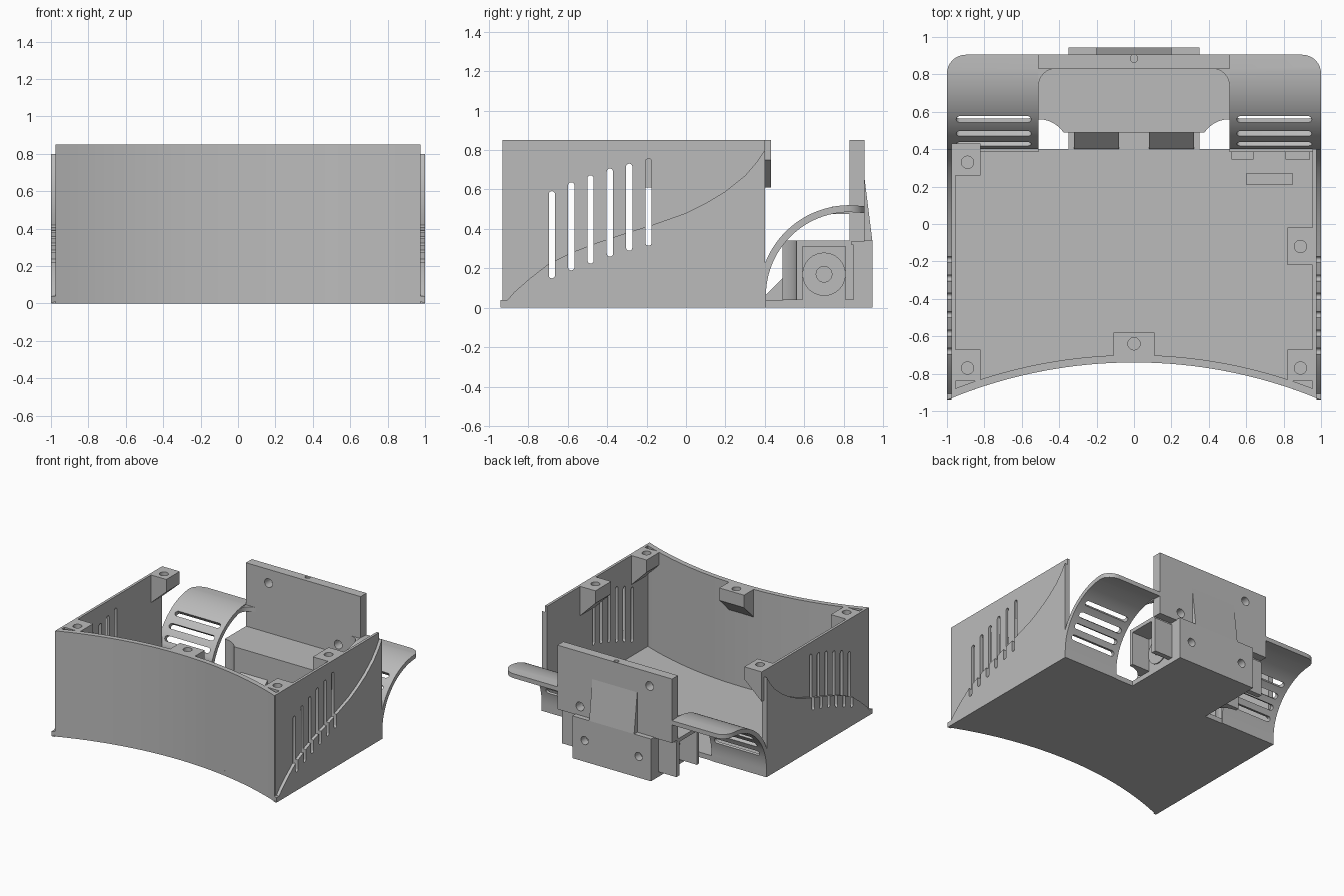
import bpy, bmesh, math
from mathutils import Vector

cube = bpy.data.objects.get("Cube")
if cube:
    bpy.data.objects.remove(cube)

grey = bpy.data.materials.new("plain_grey")
grey.use_nodes = True
TONE = (0.5, 0.5, 0.5, 1)
grey.diffuse_color = TONE
grey.node_tree.nodes["Principled BSDF"].inputs["Base Color"].default_value = TONE


def prism(name, pts, axis, a, b):
    """Extrude a 2D outline along an axis: x takes (y,z), y takes (x,z), z takes (x,y)."""
    place = {"x": lambda p, t: (t, p[0], p[1]),
             "y": lambda p, t: (p[0], t, p[1]),
             "z": lambda p, t: (p[0], p[1], t)}[axis]
    bm = bmesh.new()
    low = [bm.verts.new(place(p, a)) for p in pts]
    high = [bm.verts.new(place(p, b)) for p in pts]
    bm.faces.new(low)
    bm.faces.new(high)
    for i in range(len(pts)):
        j = (i + 1) % len(pts)
        bm.faces.new((low[i], low[j], high[j], high[i]))
    bmesh.ops.recalc_face_normals(bm, faces=bm.faces)
    me = bpy.data.meshes.new(name)
    bm.to_mesh(me)
    bm.free()
    me.materials.append(grey)
    ob = bpy.data.objects.new(name, me)
    bpy.context.collection.objects.link(ob)
    return ob


def box(name, x0, x1, y0, y1, z0, z1):
    return prism(name, [(x0, y0), (x1, y0), (x1, y1), (x0, y1)], "z", z0, z1)


def arc(cx, cy, r, a0, a1, n=16):
    return [(cx + r * math.cos(math.radians(a0 + (a1 - a0) * i / n)),
             cy + r * math.sin(math.radians(a0 + (a1 - a0) * i / n))) for i in range(n + 1)]


def circle(cx, cy, r):
    return arc(cx, cy, r, 0, 345, 23)


def capsule(u0, v0, u1, v1, r):
    a = math.degrees(math.atan2(v1 - v0, u1 - u0))
    return arc(u0, v0, r, a + 90, a + 270, 8) + arc(u1, v1, r, a - 90, a + 90, 8)


def cut(ob, cutters):
    for c in cutters:
        m = ob.modifiers.new("cut", "BOOLEAN")
        m.operation, m.solver, m.object = "DIFFERENCE", "EXACT", c
    dg = bpy.context.evaluated_depsgraph_get()
    me = bpy.data.meshes.new_from_object(ob.evaluated_get(dg))
    ob.modifiers.clear()
    ob.data = me
    for c in cutters:
        bpy.data.objects.remove(c)


def mx(pts, s):
    return [(s * x, y) for x, y in pts]


def front(x, inset=0):
    """Height of the hollow front curve at x."""
    r = 2.6 + inset
    return -3.34 + math.sqrt(r * r - x * x)


def front_line(w, inset=0, n=32):
    return [(-w + 2 * w * i / n, front(-w + 2 * w * i / n, inset)) for i in range(n + 1)]


# Floor with its rear tongue
prism("floor", front_line(1.0) + [(1, .4), (.35, .4), (.35, .94), (-.35, .94), (-.35, .4), (-1, .4)],
      "z", 0, .04)
# Hollow curved front wall
prism("front_wall", front_line(.975) + front_line(.975, .04)[::-1], "z", 0, .85)

# Side walls, raised lower panels and vent slots
s_curve = [(-.94, 0), (-.87, .08), (-.79, .15), (-.7, .22), (-.58, .28), (-.45, .33), (-.3, .38),
           (-.17, .42), (0, .48), (.1, .53), (.2, .59), (.3, .67), (.36, .74), (.4, .8)]
slot_rise = [(.165, .575), (.205, .62), (.24, .655), (.275, .69), (.305, .715), (.33, .74)]
for s, side in ((1, "left"), (-1, "right")):
    def slots():
        return [prism("slot", capsule(-.68 + .098 * i, lo, -.68 + .098 * i, hi, .016),
                      "x", s * .9, s * 1.1) for i, (lo, hi) in enumerate(slot_rise)]
    wall = prism(side + "_wall", [(-.92, 0), (.4, 0), (.4, .85), (-.92, .85)], "x", s * .955, s * .976)
    cut(wall, slots())
    panel = prism(side + "_raised_panel", s_curve + [(.4, 0)], "x", s * .975, s)
    cut(panel, slots())


# Screw bosses with sloped undersides
def boss(name, axis, a, b, wall, inner, hole):
    ob = prism(name, [(wall, .85), (inner, .85), (inner, .75), (wall, .61)], axis, a, b)
    cut(ob, [prism("hole", circle(*hole, .033), "z", .77, .9)])


boss("rear_right_boss", "y", .26, .43, -.975, -.82, (-.89, .33))
boss("front_right_boss", "y", -.84, -.67, -.96, -.82, (-.89, -.77))
boss("front_left_boss", "y", -.84, -.67, .96, .82, (.89, -.77))
boss("middle_left_boss", "y", -.22, -.02, .96, .82, (.89, -.12))
boss("front_middle_boss", "x", -.11, .11, -.72, -.58, (0, -.64))

# Small board supports on the floor
for i, (x0, x1, y0, y1) in enumerate([(.52, .64, .345, .4), (.81, .94, .345, .4), (.6, .85, .21, .27)]):
    box(f"board_support_{i + 1}", x0, x1, y0, y1, .04, .1)

# Slotted arched fenders
CY, CZ, R = .83, .06, .46
start = math.degrees(math.acos(-.43 / R))
for s, side in ((1, "left"), (-1, "right")):
    outer = arc(CY, CZ, R, start, 90, 24)
    inner = arc(CY, CZ, R - .035, 90, 180, 24)
    profile = outer + [(.905, CZ + R - .005), (.905, CZ + R - .04)] + inner + [(.405, 0), (.4, 0)]
    fender = prism(side + "_fender", profile, "x", s * .51, s)
    cutters = []
    for deg in (54, 41, 29, 17):
        c = prism("slot", capsule(.57, 0, .93, 0, .021), "z", -.06, .06)
        a = math.radians(90 - deg)
        c.location = (0 if s > 0 else -1.5, CY - .445 * math.cos(math.radians(deg)),
                      CZ + .445 * math.sin(math.radians(deg)))
        c.rotation_euler = (a, 0, 0)
        cutters.append(c)
    # Rounded rear outer corner
    corner = [(1.05, .8), (1, .8)] + arc(.9, .805, .1, 0, 90, 8) + [(.9, .95), (1.05, .95)]
    cutters.append(prism("corner", mx(corner, s), "z", .3, .7))
    bpy.context.view_layer.update()
    cut(fender, cutters)
    # Fillet where the fender meets the rear plate
    prism(side + "_fender_fillet", mx([(.515, .835)] + arc(.42, .74, .09, 90, 0, 8) + [(.515, .74)], s),
          "z", CZ + R - .045, CZ + R - .008)
    low_wall = box(side + "_rear_strip", min(s * .51, s), max(s * .51, s), .385, .405, 0, .16)
    cut(low_wall, [box("port", s * .73 - .07, s * .73 + .07, .3, .5, .06, .1)])

# Central housing: body, overhanging roof and side pillars
body = box("housing_body", -.35, .35, .49, .85, .03, .335)
cut(body, [prism("shaft", circle(.7, .17, .04), "x", s * .25, s * .45) for s in (1, -1)])
flare = arc(.51, .4, .16, 146, 90, 10)
roof = flare + [(.51, .84)]
prism("housing_roof", roof + mx(roof, -1)[::-1], "z", .31, .34)
for s, side in ((1, "left"), (-1, "right")):
    prism(side + "_front_pillar", mx(flare + [(.51, .59), (.34, .59), (.34, .49)], s), "z", .04, .32)
    box(side + "_rear_pillar", min(s * .34, s * .51), max(s * .34, s * .51), .81, .85, .04, .32)
    ring = prism(side + "_shaft_ring", circle(.7, .17, .11), "x", s * .345, s * .358)
    cut(ring, [prism("shaft", circle(.7, .17, .04), "x", s * .3, s * .4)])
    prism(side + "_ramp", [(.4, .03), (.4, .06), (.49, .15), (.5, .15), (.5, .03)], "x", s * .08, s * .32)

# Rear block and upright mounting plate
block = box("rear_block", -.35, .35, .84, .945, 0, .34)
cut(block, [prism("hole", circle(x, .17, .033), "y", .88, 1) for x in (-.24, .24)])
plate = box("mounting_plate", -.51, .51, .83, .905, .335, .85)
cut(plate, [prism("hole", circle(x, z, .035), "y", .8, 1) for x, z in ((-.31, .74), (.31, .41))]
    + [prism("hole", circle(0, .885, .02), "z", .75, .9)])
prism("plate_wedge", [(.9, .34), (.945, .34), (.905, .66), (.9, .66)], "x", -.2, .2)

# Soft shading on curves, sharp edges elsewhere
bpy.ops.object.select_all(action="DESELECT")
for ob in bpy.context.scene.objects:
    if ob.type == "MESH":
        ob.select_set(True)
        bpy.context.view_layer.objects.active = ob
bpy.ops.object.shade_smooth_by_angle(angle=math.radians(30))
